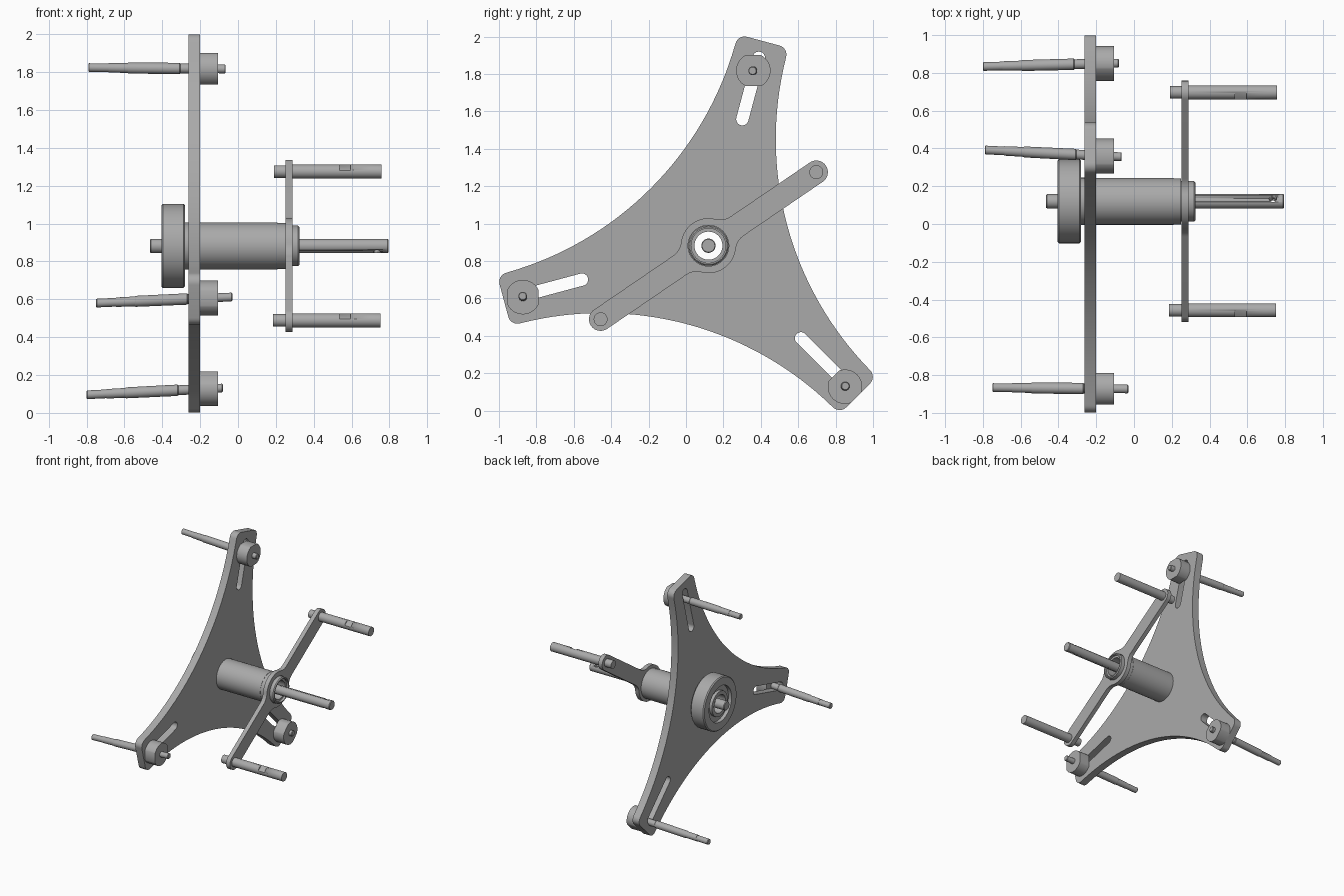
import bpy, bmesh, math
from mathutils import Matrix, Vector

if "Cube" in bpy.data.objects:
    bpy.data.objects.remove(bpy.data.objects["Cube"])

HUB = Vector((0.12, 0.882))            # hub centre in the y-z plane
ARMS = (75, 195, 315)                  # arm directions in degrees

steel = bpy.data.materials.new("grey_steel")
steel.diffuse_color = (0.40, 0.40, 0.40, 1)
steel.use_nodes = True
steel.node_tree.nodes["Principled BSDF"].inputs["Base Color"].default_value = steel.diffuse_color


def polar(deg, r=1.0):
    a = math.radians(deg)
    return Vector((math.cos(a), math.sin(a))) * r


def arc(c, r, a0, a1, n):
    return [c + polar(a0 + (a1 - a0) * i / n, r) for i in range(n + 1)]


def finish(name, mesh):
    ob = bpy.data.objects.new(name, mesh)
    bpy.context.collection.objects.link(ob)
    mesh.materials.clear()
    mesh.materials.append(steel)
    mesh.shade_smooth()
    mesh.set_sharp_from_angle(angle=math.radians(30))
    return ob


def sheet(name, loops, x0, x1):
    """Flat part cut from y-z outlines; later loops become holes."""
    cu = bpy.data.curves.new(name, 'CURVE')
    cu.dimensions, cu.fill_mode = '2D', 'BOTH'
    cu.extrude = (x1 - x0) / 2
    for pts in loops:
        sp = cu.splines.new('POLY')
        sp.points.add(len(pts) - 1)
        for p, q in zip(sp.points, pts):
            p.co = (q[0], q[1], 0, 1)
        sp.use_cyclic_u = True
    tmp = bpy.data.objects.new(name + "_curve", cu)
    bpy.context.collection.objects.link(tmp)
    bpy.context.view_layer.update()
    me = bpy.data.meshes.new_from_object(
        tmp.evaluated_get(bpy.context.evaluated_depsgraph_get()))
    bpy.data.objects.remove(tmp)
    me.transform(Matrix(((0, 0, 1, (x0 + x1) / 2), (1, 0, 0, 0), (0, 1, 0, 0), (0, 0, 0, 1))))
    bm = bmesh.new()
    bm.from_mesh(me)
    bmesh.ops.remove_doubles(bm, verts=bm.verts, dist=1e-5)
    bmesh.ops.recalc_face_normals(bm, faces=bm.faces)
    bm.to_mesh(me)
    bm.free()
    return finish(name, me)


def lathe(name, prof, c, tilt=(0, 0), ring=False, n=48):
    """Turn an (x, radius) profile about an x axis through c; tilt is dy/dx, dz/dx."""
    bm = bmesh.new()
    rows = []
    for x, r in prof:
        o = Vector((x, c[0] + tilt[0] * x, c[1] + tilt[1] * x))
        rows.append([bm.verts.new(o + Vector((0, *polar(360 * i / n, r)))) for i in range(n)])
    pairs = list(zip(rows, rows[1:]))
    if ring:
        pairs.append((rows[-1], rows[0]))
    else:
        bm.faces.new(rows[0])
        bm.faces.new(rows[-1])
    for a, b in pairs:
        for i in range(n):
            j = (i + 1) % n
            bm.faces.new((a[i], a[j], b[j], b[i]))
    bmesh.ops.recalc_face_normals(bm, faces=bm.faces)
    me = bpy.data.meshes.new(name)
    bm.to_mesh(me)
    bm.free()
    return finish(name, me)


def cut(ob, cutter):
    m = ob.modifiers.new("cut", 'BOOLEAN')
    m.operation, m.solver, m.object = 'DIFFERENCE', 'EXACT', cutter
    cutter.hide_render = True
    cutter.hide_set(True)
    cutter.display_type = 'WIRE'


# three-armed plate with concave edges, slots and a bore
outline, slots = [], []
for a in ARMS:
    u, v = polar(a), polar(a + 90)
    outline += arc(HUB + u * 1.082 - v * 0.09, 0.05, a - 90, a, 8)
    outline += arc(HUB + u * 1.082 + v * 0.09, 0.05, a, a + 90, 8)
    outline += arc(HUB + polar(a + 60, 2.2), 1.765, a - 90.8, a - 149.2, 32)
    slots.append(arc(HUB + u * 1.04, 0.033, a - 90, a + 90, 12)
                 + arc(HUB + u * 0.70, 0.033, a + 90, a + 270, 12))
bore = arc(HUB, 0.075, 0, 352.5, 47)
sheet("tri_arm_plate", [outline, *slots, bore], -0.262, -0.20)

# bearing housing with stepped front collar
lathe("bearing_housing", [
    (-0.20, 0.075), (-0.20, 0.124), (0.21, 0.124), (0.21, 0.122), (0.25, 0.122),
    (0.25, 0.107), (0.318, 0.107), (0.325, 0.10), (0.325, 0.092), (0.305, 0.092),
    (0.305, 0.075)], HUB, ring=True)

# rear roller with recessed ring and spacer
lathe("rear_roller", [
    (-0.40, 0.075), (-0.40, 0.105), (-0.375, 0.105), (-0.375, 0.15), (-0.405, 0.15),
    (-0.405, 0.214), (-0.397, 0.222), (-0.288, 0.222), (-0.28, 0.214), (-0.28, 0.125),
    (-0.262, 0.125), (-0.262, 0.075)], HUB, ring=True)

# central shaft with a cross hole near the front end
shaft = lathe("shaft", [(-0.465, 0.034), (-0.46, 0.038), (0.79, 0.038), (0.795, 0.034)], HUB)
drill = lathe("shaft_hole_cutter", [(-0.1, 0.02), (0.1, 0.02)], (0, 0), n=24)
drill.matrix_world = (Matrix.Translation((0.735, *HUB)) @ Matrix.Rotation(math.radians(-25), 4, 'X')
                      @ Matrix.Rotation(math.radians(90), 4, 'Y'))
cut(shaft, drill)

# double crank arm: round boss blended into a straight bar
CRANK, LEN, HW, BOSS, FIL = 34.3, 0.698, 0.062, 0.147, 0.10
along = math.sqrt((BOSS + FIL) ** 2 - (HW + FIL) ** 2)
phi = math.degrees(math.atan2(HW + FIL, along))
crank = []
for a in (CRANK, CRANK + 180):
    u, v = polar(a), polar(a + 90)
    crank += arc(HUB + u * along - v * (HW + FIL), FIL, a + 180 - phi, a + 90, 8)
    crank += arc(HUB + u * LEN, HW, a - 90, a + 90, 20)
    crank += arc(HUB + u * along + v * (HW + FIL), FIL, a - 90, a - 180 + phi, 8)
    crank += arc(HUB, BOSS, a + phi, a + 180 - phi, 14)[1:-1]
sheet("crank_arm", [crank, arc(HUB, 0.109, 0, 352.5, 47)], 0.252, 0.288)

# crank pegs, each with a small flat
for label, a, x0 in (("upper", CRANK, 0.19), ("lower", CRANK + 180, 0.185)):
    c = HUB + polar(a, LEN)
    peg = lathe(label + "_peg", [(x0, 0.033), (0.252, 0.033), (0.252, 0.037), (x0 + 0.567, 0.037)], c)
    bm = bmesh.new()
    bmesh.ops.create_cube(bm, size=1, matrix=Matrix.Diagonal((0.06, 0.1, 0.04, 1)))
    me = bpy.data.meshes.new(label + "_flat_cutter")
    bm.to_mesh(me)
    bm.free()
    box = finish(label + "_flat_cutter", me)
    n = Vector((-0.6, 0.8)) * 0.047
    box.matrix_world = (Matrix.Translation((0.565, c.x + n.x, c.y + n.y))
                        @ Matrix.Rotation(math.atan2(0.6, 0.8), 4, 'X'))
    cut(peg, box)

# knobs with two flats, and slightly tilted stepped studs, one pair per arm
STUDS = (("top", (0.36, 1.818), 90, (-0.05, -0.01), -0.79, -0.065),
         ("left", (-0.872, 0.607), 0, (-0.01, 0.045), -0.75, -0.03),
         ("right", (0.85, 0.128), -45, (0.025, 0.05), -0.80, -0.08))
for label, c, flat, tilt, x0, x1 in STUDS:
    c = Vector(c)
    half = math.degrees(math.acos(0.083 / 0.092))
    knob = (arc(c, 0.092, flat + half, flat + 180 - half, 20)
            + arc(c, 0.092, flat + 180 + half, flat + 360 - half, 20))
    sheet(label + "_knob", [knob], -0.20, -0.105)
    base = c + Vector(tilt) * 0.15
    lathe(label + "_stud", [
        (x0, 0.02), (x0 + 0.004, 0.023), (x0 + 0.105, 0.023), (x0 + 0.105, 0.025),
        (x0 + 0.205, 0.026), (x0 + 0.21, 0.029), (x0 + 0.48, 0.030), (x0 + 0.485, 0.026),
        (-0.15, 0.026), (-0.15, 0.023), (x1 - 0.004, 0.023), (x1, 0.019)], base, tilt, n=32)
